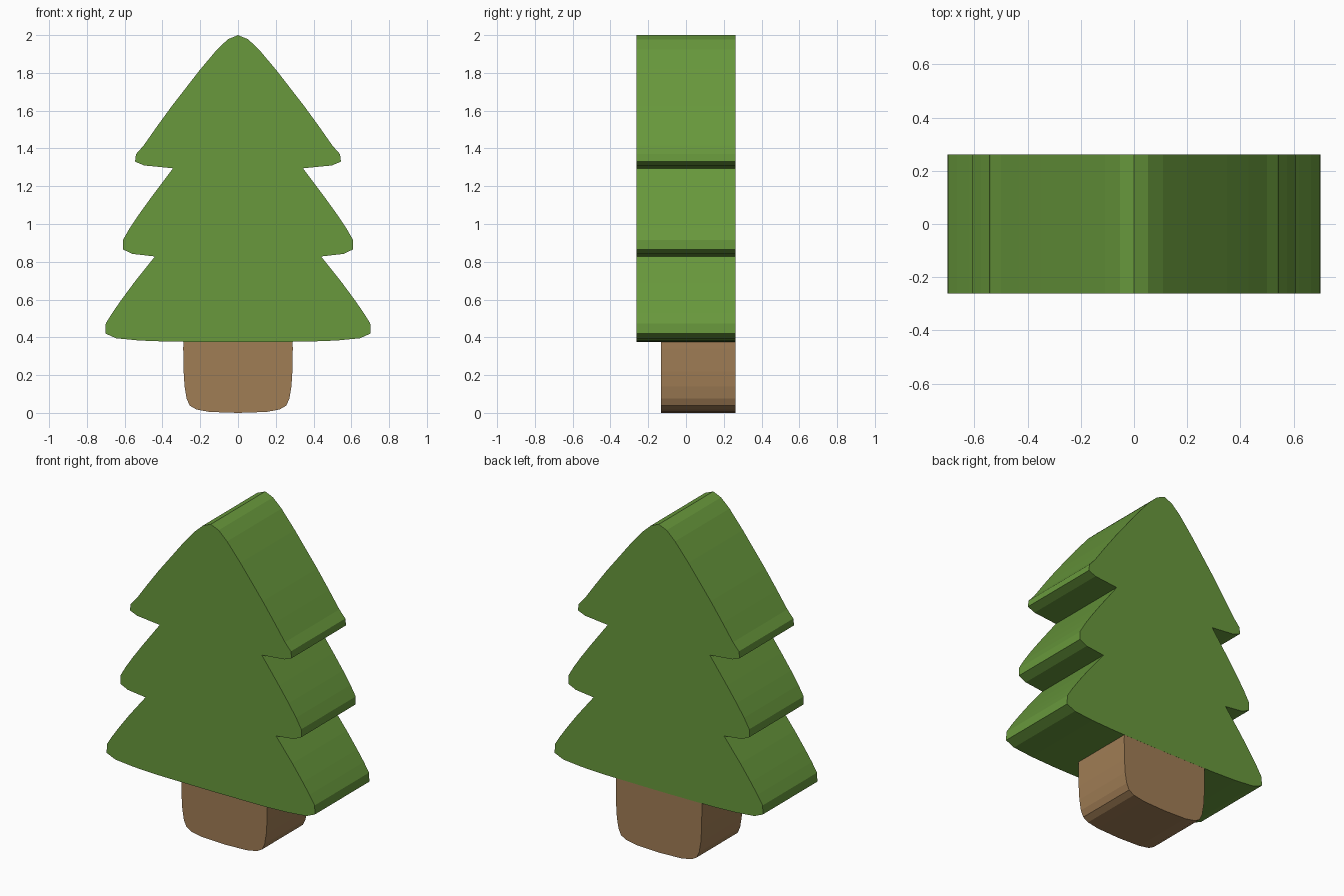
import bpy, bmesh

if "Cube" in bpy.data.objects:
    bpy.data.objects.remove(bpy.data.objects["Cube"])


def material(name, color):
    m = bpy.data.materials.new(name)
    m.diffuse_color = (*color, 1)
    m.use_nodes = True
    m.node_tree.nodes["Principled BSDF"].inputs["Base Color"].default_value = m.diffuse_color
    return m


def extruded(name, half, y0, y1, mat):
    """Mirror a right-half (x, z) outline and extrude it along y."""
    outline = half + [(-x, z) for x, z in reversed(half) if x > 0]
    bm = bmesh.new()
    face = bm.faces.new([bm.verts.new((x, y0, z)) for x, z in outline])
    ext = bmesh.ops.extrude_face_region(bm, geom=[face], use_keep_orig=True)
    new = [g for g in ext["geom"] if isinstance(g, bmesh.types.BMVert)]
    bmesh.ops.translate(bm, verts=new, vec=(0, y1 - y0, 0))
    bmesh.ops.recalc_face_normals(bm, faces=bm.faces)
    me = bpy.data.meshes.new(name)
    bm.to_mesh(me)
    bm.free()
    me.materials.append(mat)
    ob = bpy.data.objects.new(name, me)
    bpy.context.collection.objects.link(ob)
    return ob


green = material("leaf_green", (0.138, 0.314, 0.045))
brown = material("bark_brown", (0.352, 0.205, 0.091))

# Three-tiered foliage slab
foliage = [
    (0, 2.0), (0.053, 1.978), (0.11, 1.925), (0.2, 1.818), (0.35, 1.625),
    (0.43, 1.515), (0.5, 1.415), (0.54, 1.37), (0.545, 1.33), (0.497, 1.31), (0.344, 1.295),
    (0.46, 1.14), (0.525, 1.05), (0.575, 0.975), (0.61, 0.914), (0.61, 0.866),
    (0.56, 0.842), (0.44, 0.828),
    (0.55, 0.69), (0.62, 0.595), (0.665, 0.53), (0.70, 0.474), (0.702, 0.42),
    (0.645, 0.395), (0.52, 0.383), (0.36, 0.377), (0, 0.375),
]
extruded("foliage", foliage, -0.262, 0.262, green)

# Rounded trunk block, flush with the back and reaching into the foliage
corner = [(0.15, 0.005), (0.22, 0.018), (0.255, 0.038), (0.272, 0.075), (0.283, 0.14), (0.288, 0.22)]
top = 0.68
trunk = [(0, 0)] + corner + [(0.29, top / 2)] + [(x, top - z) for x, z in reversed(corner)] + [(0, top)]
extruded("trunk", trunk, -0.132, 0.2615, brown)
